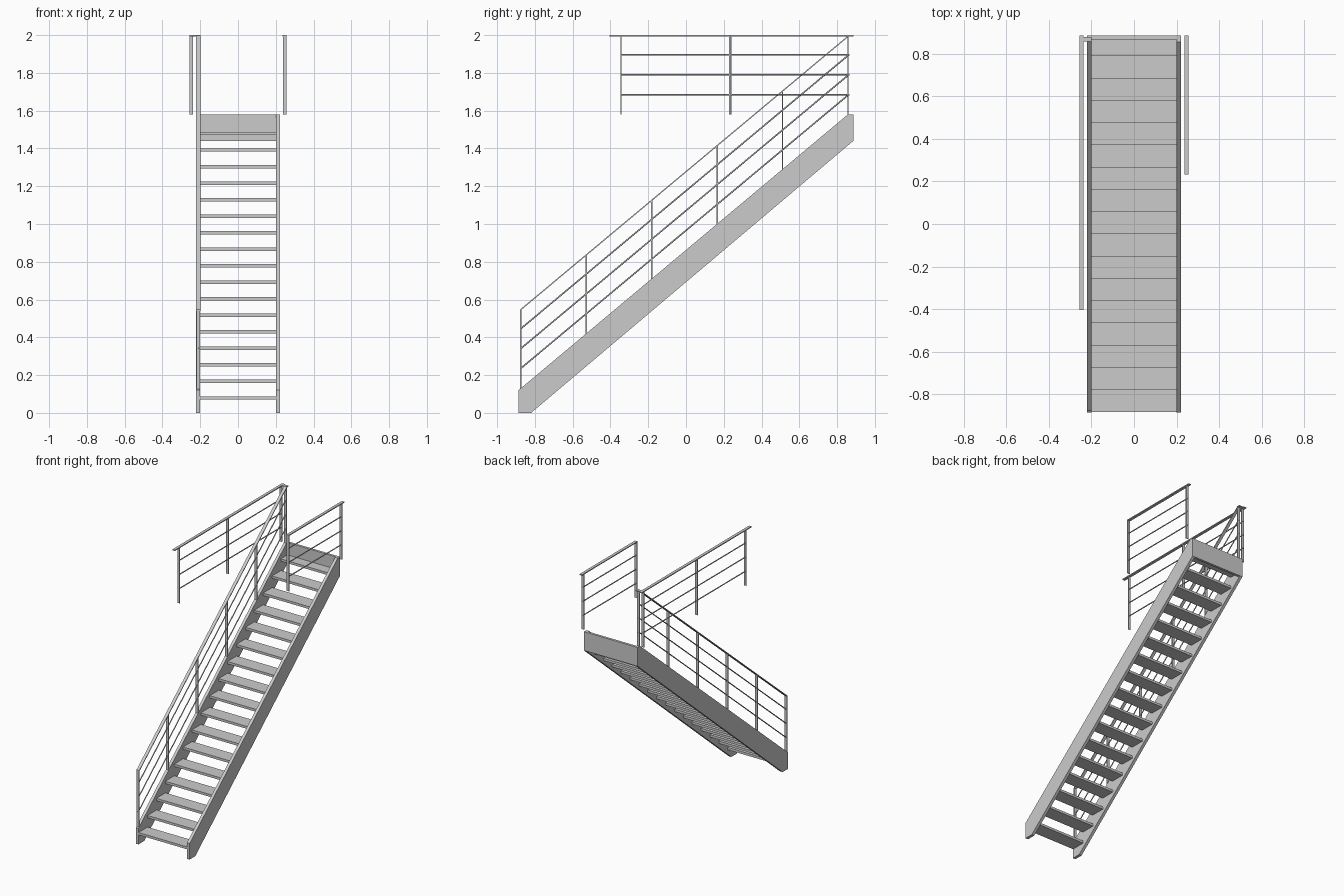
import bpy, bmesh, math
from mathutils import Vector

if "Cube" in bpy.data.objects:
    bpy.data.objects.remove(bpy.data.objects["Cube"])


def prism(name, pts, x0, x1):
    """Extrude a (y, z) outline from x0 to x1."""
    bm = bmesh.new()
    face = bm.faces.new([bm.verts.new((x0, y, z)) for y, z in pts])
    ext = bmesh.ops.extrude_face_region(bm, geom=[face])
    bmesh.ops.translate(bm, vec=(x1 - x0, 0, 0),
                        verts=[g for g in ext["geom"] if isinstance(g, bmesh.types.BMVert)])
    bmesh.ops.recalc_face_normals(bm, faces=bm.faces)
    me = bpy.data.meshes.new(name)
    bm.to_mesh(me)
    bm.free()
    ob = bpy.data.objects.new(name, me)
    bpy.context.collection.objects.link(ob)
    return ob


def box(name, x0, x1, y0, y1, z0, z1):
    return prism(name, [(y0, z0), (y1, z0), (y1, z1), (y0, z1)], x0, x1)


def rod(name, a, b, r=0.004):
    a, b = Vector(a), Vector(b)
    bpy.ops.mesh.primitive_cylinder_add(vertices=10, radius=r, depth=(b - a).length,
                                        location=(a + b) / 2)
    ob = bpy.context.object
    ob.name = name
    ob.rotation_euler = (b - a).to_track_quat('Z', 'Y').to_euler()
    bpy.ops.object.shade_smooth_by_angle(angle=math.radians(40))
    return ob


# Side stringers
outline = [(-0.887, 0), (-0.82, 0), (0.886, 1.44), (0.886, 1.58), (0.857, 1.58), (-0.887, 0.12)]
prism("stringer_left", outline, -0.222, -0.2)
prism("stringer_right", outline, 0.2, 0.222)

# Treads and the plate closing the top
RUN, RISE = 0.1047, 0.0875
for i in range(17):
    y, z = -0.885 + RUN * i, 0.07 + RISE * i
    box(f"tread_{i + 1}", -0.2, 0.2, y, min(y + 0.108, 0.88), z, z + 0.018)
box("top_plate", -0.2, 0.2, 0.868, 0.886, 1.44, 1.58)

# Sloping stair railing
SLOPE = (2.0 - 0.548) / (0.861 + 0.878)
BARS = (0.105, 0.21, 0.315)      # drop of each bar below the handrail
T = 0.003                        # half thickness of the flat posts


def rail_z(y):
    return 0.548 + SLOPE * (y + 0.878)


for i in range(6):
    y = -0.875 + 0.3467 * i
    box(f"stair_post_{i + 1}", -0.221, -0.2, y - T, y + T, rail_z(y) - 0.43, rail_z(y) - 0.004)
prism("stair_handrail", [(-0.878, 0.54), (0.861, 1.992), (0.861, 2.0), (-0.878, 0.548)],
      -0.222, -0.199)
for i, d in enumerate(BARS):
    rod(f"stair_bar_{i + 1}", (-0.21, -0.876, rail_z(-0.876) - d), (-0.21, 0.86, rail_z(0.86) - d))


# Level landing railings
def level_railing(side, cx, posts, y0, y1):
    for i, y in enumerate(posts):
        box(f"{side}_landing_post_{i + 1}", cx - 0.01, cx + 0.01, y - T, y + T, 1.58, 1.995)
    box(f"{side}_landing_handrail", cx - 0.0105, cx + 0.0105, y0, y1, 1.993, 2.0)
    for i, d in enumerate(BARS):
        rod(f"{side}_landing_bar_{i + 1}", (cx, posts[0], 2 - d), (cx, 0.866, 2 - d))


level_railing("left", -0.247, (-0.345, 0.23, 0.858), -0.405, 0.886)
level_railing("right", 0.247, (0.237, 0.858), 0.233, 0.886)

# Short handrail link between stair and landing railings
box("handrail_link", -0.237, -0.199, 0.858, 0.88, 1.993, 2.0)
